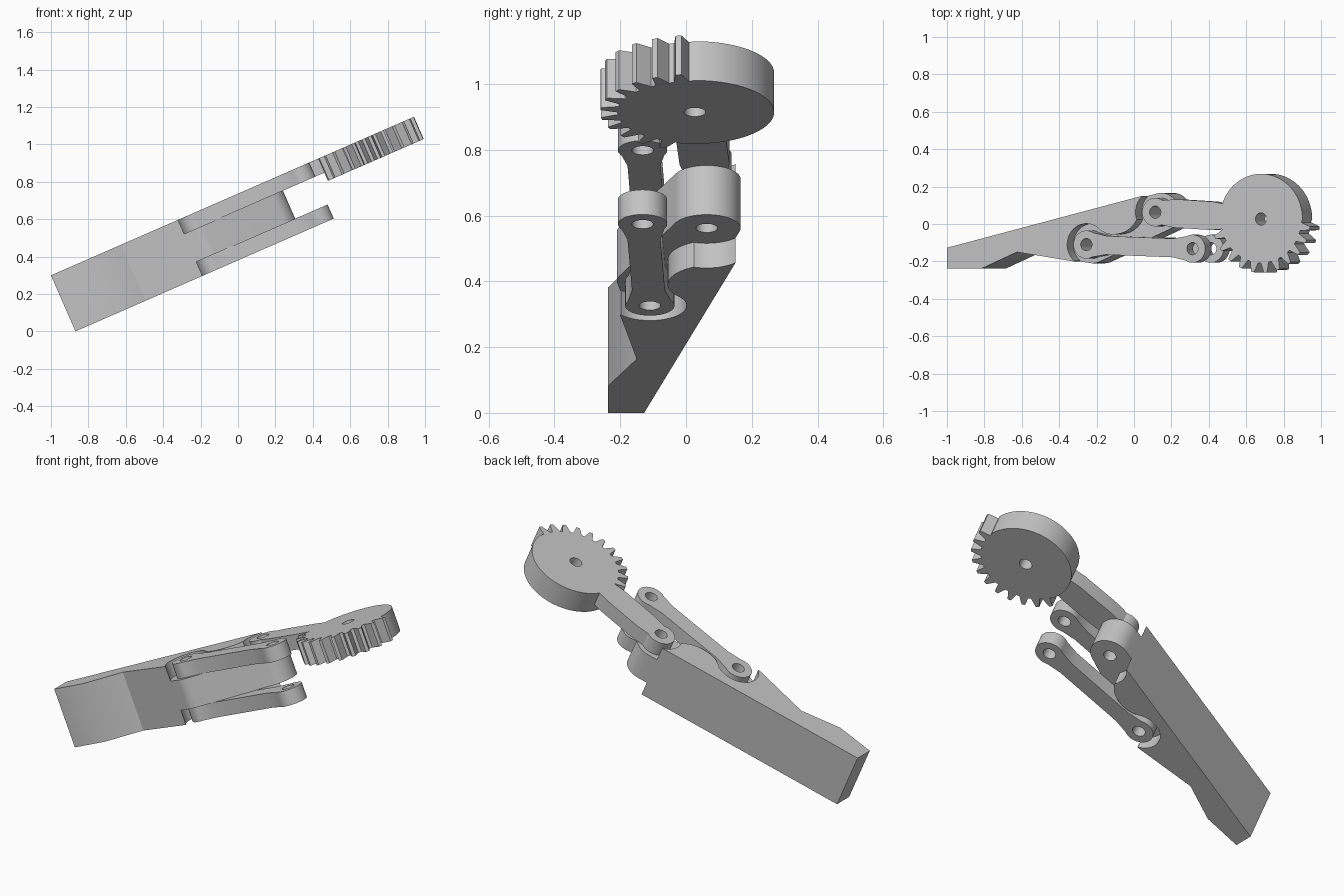
import bpy, bmesh
from math import sin, cos, radians, atan2, degrees
from mathutils import Matrix, Vector

if "Cube" in bpy.data.objects:
    bpy.data.objects.remove(bpy.data.objects["Cube"], do_unlink=True)

grey = bpy.data.materials.new("plain grey")
grey.use_nodes = True
colour = (0.55, 0.55, 0.55, 1)
grey.diffuse_color = colour
grey.node_tree.nodes["Principled BSDF"].inputs["Base Color"].default_value = colour

# The assembly is laid out flat with its top at zero, then tilted
TILT = Matrix.Translation((-1, 0, 0.3)) @ Matrix.Rotation(radians(-23.6), 4, "Y")
DEPTH, LINK = 0.327, 0.082
HOLE = 0.033
CRANK_PIVOT = (1.215, 0.063)
LINK_PIVOT = (0.813, -0.11)
LINK_END = (1.432, -0.132)
GEAR_CENTRE = (1.833, 0.027)


def arc(centre, r, start, end, steps=24):
    angles = [radians(start + (end - start) * i / steps) for i in range(steps + 1)]
    return [(centre[0] + r * cos(a), centre[1] + r * sin(a)) for a in angles]


def bezier(a, b, c, d, steps=8):
    a, b, c, d = map(Vector, (a, b, c, d))
    out = []
    for i in range(1, steps):
        t = i / steps
        s = 1 - t
        out.append(tuple(a * s**3 + b * 3 * s * s * t + c * 3 * s * t * t + d * t**3))
    return out


def plate(name, outline, holes, top, bottom):
    """Extrude a filled outline with round holes between two heights."""
    curve = bpy.data.curves.new(name, "CURVE")
    curve.dimensions = "2D"
    curve.fill_mode = "BOTH"
    curve.extrude = (top - bottom) / 2
    for loop in [outline] + [arc(h, HOLE, 0, 345, 23) for h in holes]:
        spline = curve.splines.new("POLY")
        spline.points.add(len(loop) - 1)
        for point, (x, y) in zip(spline.points, loop):
            point.co = (x, y, 0, 1)
        spline.use_cyclic_u = True
    temp = bpy.data.objects.new(name, curve)
    mesh = bpy.data.meshes.new_from_object(temp)
    bpy.data.objects.remove(temp)
    bm = bmesh.new()
    bm.from_mesh(mesh)
    bmesh.ops.remove_doubles(bm, verts=bm.verts, dist=0.0001)
    bmesh.ops.dissolve_limit(bm, angle_limit=0.001, verts=bm.verts, edges=bm.edges)
    bmesh.ops.translate(bm, verts=bm.verts, vec=(0, 0, (top + bottom) / 2))
    bmesh.ops.transform(bm, matrix=TILT, verts=bm.verts)
    bmesh.ops.recalc_face_normals(bm, faces=bm.faces)
    bm.to_mesh(mesh)
    bm.free()
    mesh.materials.clear()
    mesh.materials.append(grey)
    obj = bpy.data.objects.new(name, mesh)
    bpy.context.collection.objects.link(obj)
    return obj


def bar(a, b, r, waist):
    """Bar with a round eye at both ends."""
    a, b = Vector(a), Vector(b)
    along = (b - a).normalized()
    side = Vector((-along.y, along.x)) * waist
    turn = degrees(atan2(along.y, along.x))
    flare = along * 0.115
    return (arc(a, r, turn + 60, turn + 300) + [tuple(a + flare - side), tuple(b - flare - side)]
            + arc(b, r, turn - 120, turn + 120) + [tuple(b - flare + side), tuple(a + flare + side)])


# Finger body, full depth
body_outline = ([(0, -0.127), (0, -0.237), (0.204, -0.237), (0.408, -0.15)]
                + arc(LINK_PIVOT, 0.1, 261, 293) + arc(CRANK_PIVOT, 0.103, -67, 103.7))
body = plate("finger_body", body_outline, [LINK_PIVOT, CRANK_PIVOT], 0, -DEPTH)

# Curved pockets cut into the top and bottom of the body
near = arc(LINK_PIVOT, 0.112, 230, 50)
far = arc(CRANK_PIVOT, 0.115, 200, 122)
tip = (0.985, -0.055)
pocket = (near + bezier(near[-1], (0.91, -0.045), (0.94, -0.06), tip) + [tip]
          + bezier(tip, (1.05, -0.05), (1.09, -0.01), far[0]) + far
          + [(1.14, 0.3), (1.5, 0.3), (1.5, -0.4), (0.741, -0.4)])
for top, bottom in ((0.1, -LINK), (LINK - DEPTH, -DEPTH - 0.1)):
    cutter = plate("pocket_cutter", pocket, [], top, bottom)
    cutter.hide_render = True
    cut = body.modifiers.new("pocket", "BOOLEAN")
    cut.operation = "DIFFERENCE"
    cut.solver = "EXACT"
    cut.object = cutter
    bpy.context.view_layer.objects.active = body
    bpy.ops.object.modifier_apply(modifier=cut.name)
    bpy.data.objects.remove(cutter, do_unlink=True)

# Paired side links
link_outline = bar(LINK_PIVOT, LINK_END, 0.075, 0.05)
parts = [body]
for name, top in (("upper_link", 0), ("lower_link", LINK - DEPTH)):
    parts.append(plate(name, link_outline, [LINK_PIVOT, LINK_END], top, top - LINK))

# Crank arm running into the gear
arm_outline = bar(CRANK_PIVOT, (1.66, 0.037), 0.076, 0.076)
parts.append(plate("crank_arm", arm_outline, [CRANK_PIVOT], 0, -LINK))

# Gear: plain on the back, toothed on the front
gear_outline = arc(GEAR_CENTRE, 0.241, 0, 190, 48)
for i in range(11):
    middle = 200 + 15 * i
    for offset, r in ((-5.5, 0.235), (-3.6, 0.26), (-1.8, 0.288),
                      (1.8, 0.288), (3.6, 0.26), (5.5, 0.235)):
        gear_outline += arc(GEAR_CENTRE, r, middle + offset, middle, 1)[:1]
parts.append(plate("sector_gear", gear_outline, [GEAR_CENTRE], 0, -0.13))

# Smooth rounded walls, keep sharp rims
bpy.ops.object.select_all(action="DESELECT")
for part in parts:
    part.select_set(True)
bpy.context.view_layer.objects.active = body
bpy.ops.object.shade_smooth_by_angle(angle=radians(25))
